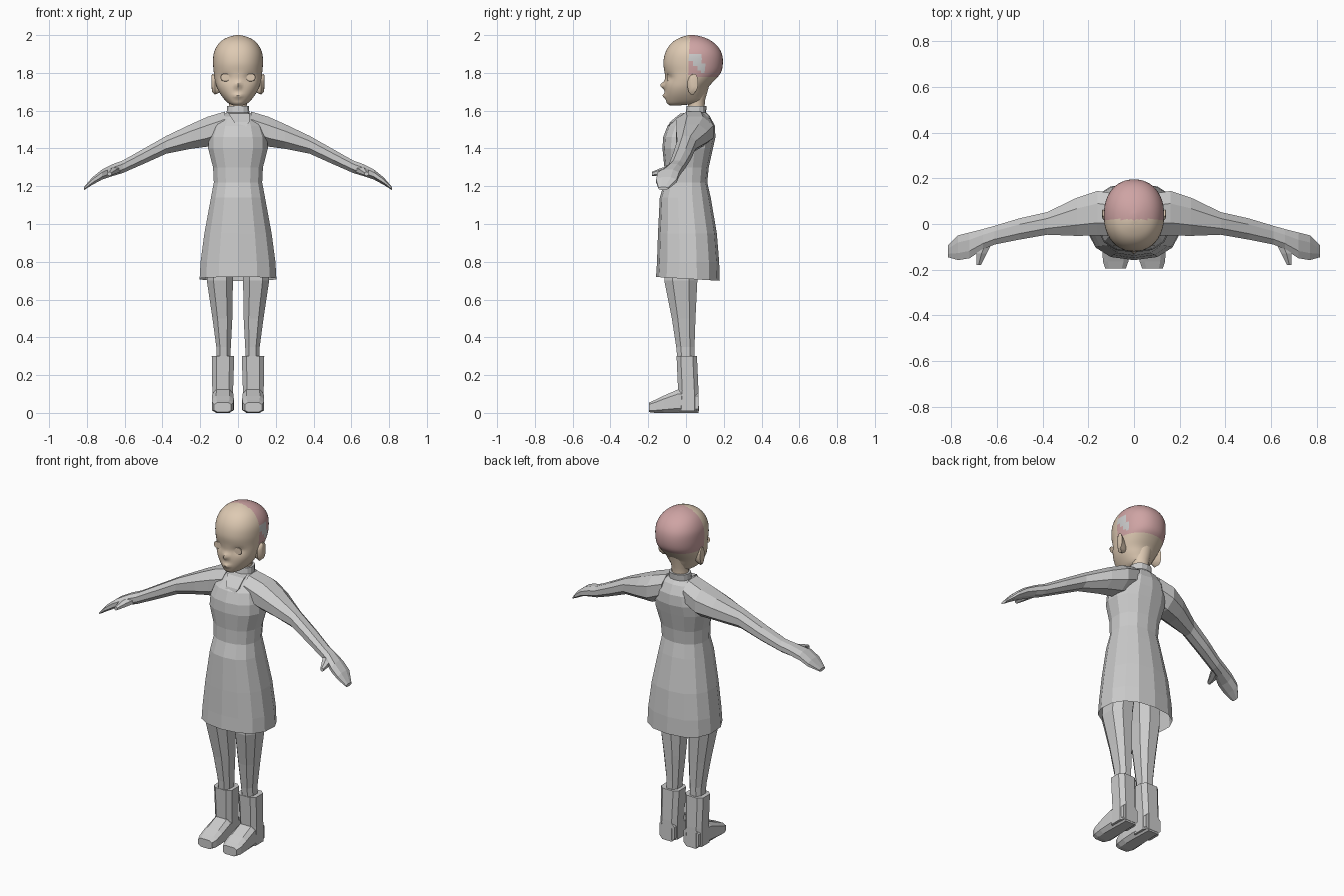
import bpy, bmesh, math


def material(name, rgb):
    m = bpy.data.materials.new(name)
    m.diffuse_color = (*rgb, 1)
    return m


GREY = material("pale grey", (0.60, 0.60, 0.60))
SKIN = material("warm skin", (0.73, 0.59, 0.45))
PINK = material("dusty pink", (0.62, 0.37, 0.37))


def power(v, p):
    return math.copysign(abs(v) ** p, v)


def ring(axis, pos, a0, a1, b0, b1, n=8, p=0.8, half=True):
    """Rounded-square section spanning a0..a1 and b0..b1, across the given axis."""
    off = math.pi / n if half else 0
    fit = math.cos(off) ** p
    pts = []
    for i in range(n):
        t = 2 * math.pi * i / n + off
        a = (a0 + a1) / 2 + (a1 - a0) / 2 * power(math.cos(t), p) / fit
        b = (b0 + b1) / 2 + (b1 - b0) / 2 * power(math.sin(t), p) / fit
        pts.append({"x": (pos, a, b), "y": (a, pos, b), "z": (a, b, pos)}[axis])
    return pts


def loft(name, rings, mats=(GREY,), mirror=False, bottom=True, top=True):
    bm = bmesh.new()
    rows = [[bm.verts.new(c) for c in r] for r in rings]
    n = len(rows[0])
    for lo, hi in zip(rows, rows[1:]):
        for i in range(n):
            j = (i + 1) % n
            bm.faces.new((lo[i], lo[j], hi[j], hi[i]))
    if bottom:
        bm.faces.new(rows[0][::-1])
    if top:
        bm.faces.new(rows[-1])
    bmesh.ops.recalc_face_normals(bm, faces=bm.faces)
    me = bpy.data.meshes.new(name)
    bm.to_mesh(me)
    bm.free()
    ob = bpy.data.objects.new(name, me)
    bpy.context.collection.objects.link(ob)
    for m in mats:
        me.materials.append(m)
    if mirror:
        ob.modifiers.new("mirror", "MIRROR").use_clip = False
    return ob


def smooth_rows(rows, steps):
    """Catmull-Rom interpolation between profile rows."""
    out = []
    for i in range(len(rows) - 1):
        a, b, c, d = (rows[max(0, min(len(rows) - 1, i + k))] for k in (-1, 0, 1, 2))
        for s in range(steps):
            t = s / steps
            out.append([0.5 * (2 * q + (r - p) * t + (2 * p - 5 * q + 4 * r - w) * t * t
                               + (3 * q - p - 3 * r + w) * t ** 3)
                        for p, q, r, w in zip(a, b, c, d)])
    return out + [rows[-1]]


# Dress: open at the hem, tapering to the waist and closing at a collar
dress_rows = [(0.71, .203, -.155, .175), (0.80, .198, -.150, .172), (0.95, .178, -.145, .160),
              (1.14, .143, -.136, .128), (1.22, .128, -.112, .110), (1.30, .132, -.112, .118),
              (1.40, .158, -.122, .140), (1.46, .155, -.118, .153), (1.52, .135, -.095, .150),
              (1.57, .100, -.045, .125), (1.59, .060, .000, .105), (1.625, .058, .005, .108)]
dress = loft("dress", [ring("z", z, -w, w, f, b, 14, 0.85) for z, w, f, b in dress_rows],
             bottom=False)
for v in dress.data.vertices:          # hem dips slightly at the back
    if v.co.z < 0.72:
        v.co.z -= 0.06 * v.co.y

# Neck flap hanging from the collar
loft("neck_flap", [[(-.015, -.105, 1.48), (.02, -.105, 1.48), (.02, -.07, 1.48), (-.015, -.07, 1.48)],
                   [(-.02, -.085, 1.54), (.06, -.085, 1.54), (.06, -.05, 1.54), (-.02, -.05, 1.54)],
                   [(-.05, -.03, 1.585), (.06, -.03, 1.585), (.05, .02, 1.59), (-.05, .02, 1.59)]])

# Sleeved arms ending in mitten hands
arm_rows = [(.07, -.05, .130, 1.45, 1.595), (.16, -.05, .145, 1.41, 1.568),
            (.25, -.052, .115, 1.398, 1.528), (.38, -.047, .052, 1.372, 1.466),
            (.50, -.068, .025, 1.318, 1.398), (.61, -.090, -.008, 1.270, 1.336),
            (.66, -.110, -.022, 1.255, 1.318), (.72, -.150, -.037, 1.235, 1.288),
            (.77, -.158, -.050, 1.208, 1.248), (.815, -.145, -.095, 1.180, 1.196)]
loft("arm", [ring("x", *r, n=8, p=0.95) for r in arm_rows], mirror=True)
thumb_rows = [(-.08, .62, .675, 1.27, 1.305), (-.13, .645, .69, 1.26, 1.295),
              (-.18, .67, .69, 1.255, 1.275)]
loft("thumb", [ring("y", *r, n=6, p=0.9) for r in thumb_rows], mirror=True)

# Legs
leg_rows = [(.28, .042, .115, -.045, .045), (.35, .038, .115, -.052, .045),
            (.50, .030, .135, -.075, .050), (.70, .027, .165, -.115, .060),
            (.90, .010, .155, -.110, .080)]
loft("leg", [ring("z", *r, n=8) for r in leg_rows], mirror=True)

# Boots: shaft and foot
shaft_rows = [(.01, .026, .136, -.05, .068), (.12, .026, .136, -.042, .066),
              (.30, .020, .139, -.050, .058)]
loft("boot_shaft", [ring("z", *r, n=8, p=0.6) for r in shaft_rows], mirror=True)
foot_rows = [(.066, .030, .130, 0, .11), (-.04, .024, .136, 0, .125),
             (-.12, .022, .138, 0, .090), (-.165, .025, .136, 0, .068), (-.195, .036, .126, .004, .055)]
loft("boot_foot", [ring("y", *r, n=8, p=0.55) for r in foot_rows], mirror=True)

# Neck
neck = loft("neck", [ring("z", z, -w, w, f, b, 16, 1) for z, w, f, b in
                     [(1.57, .052, .01, .10), (1.62, .046, .012, .098),
                      (1.66, .048, .005, .102), (1.74, .06, 0, .125)]], (SKIN,))

# Head: smooth skull profile with nose, lips and eye sockets pushed into the front
head_rows = [(1.628, .025, -.085, -.03), (1.642, .055, -.102, .075), (1.68, .088, -.110, .098),
             (1.72, .110, -.112, .115), (1.76, .122, -.110, .150), (1.80, .128, -.113, .184),
             (1.85, .132, -.120, .195), (1.90, .129, -.112, .190), (1.94, .113, -.092, .168),
             (1.97, .087, -.062, .133), (1.99, .050, -.022, .090), (2.0, .010, .015, .045)]
head = loft("head", [ring("z", z, -w, w, f, b, 48, 0.92, False)
                     for z, w, f, b in smooth_rows(head_rows, 4)], (SKIN, PINK, GREY))


def bump(co, x, z, rx, rz):
    return math.exp(-((co.x - x) / rx) ** 2 - ((co.z - z) / rz) ** 2)


for v in head.data.vertices:
    if v.co.y < -0.02:
        c = v.co.copy()
        v.co.y -= 0.026 * bump(c, 0, 1.735, .013, .018)      # nose
        v.co.y -= 0.016 * bump(c, 0, 1.678, .022, .012)      # lips
        for s in (-1, 1):
            v.co.y += 0.012 * bump(c, s * .066, 1.775, .026, .020)   # eye sockets

# Scalp colour at the back, bare grey patch on the right temple
for f in head.data.polygons:
    c = f.center
    if c.y > 0.02 and c.z > 1.782:
        f.material_index = 1
        if c.x > 0.09 and 0.025 < c.y < 0.10 - 0.3 * max(0, c.z - 1.82) and c.z < 1.90 \
                and c.z > 1.865 - 1.0 * (c.y - 0.02):
            f.material_index = 2

# Ears
ear_rows = [(.09, .015, .050, 1.70, 1.77), (.122, .008, .058, 1.685, 1.79),
            (.138, .022, .064, 1.70, 1.795), (.140, .034, .058, 1.73, 1.785)]
ear = loft("ear", [ring("x", *r, n=12, p=1) for r in ear_rows], (SKIN,), mirror=True)

# Almond eye plates sitting in the sockets
eye_rows = [(-.094, .042, .092, 1.755, 1.797), (-.097, .044, .090, 1.757, 1.795)]
eye = loft("eye", [ring("y", *r, n=14, p=0.9) for r in eye_rows], (SKIN,), mirror=True)

# Smooth shading on the head parts only; clothing stays faceted
bpy.ops.object.select_all(action="DESELECT")
for ob in (head, neck, ear, eye):
    ob.select_set(True)
bpy.context.view_layer.objects.active = head
bpy.ops.object.shade_smooth_by_angle(angle=math.radians(50))
